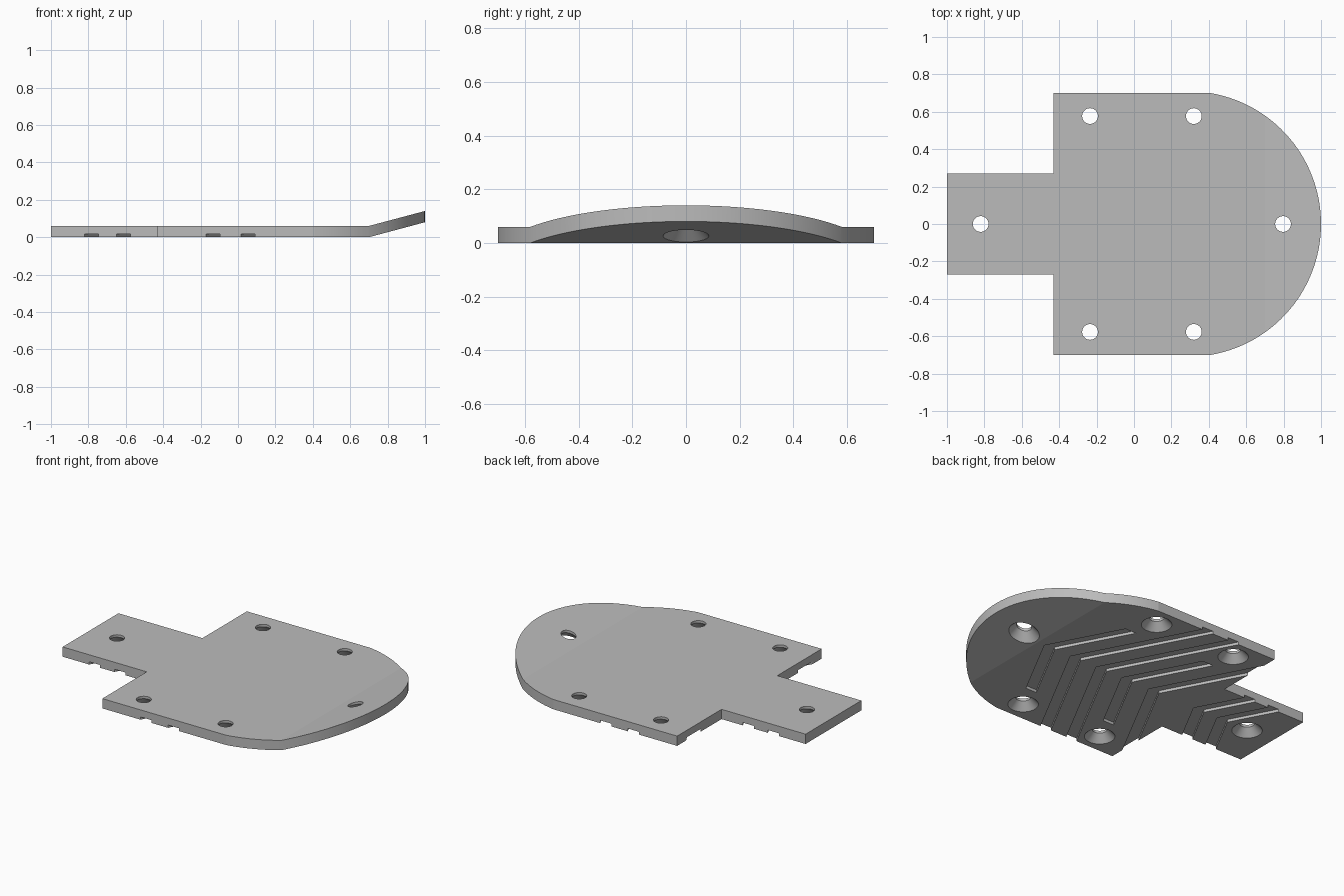
import bpy, bmesh, math
from mathutils import Vector

if "Cube" in bpy.data.objects:
    bpy.data.objects.remove(bpy.data.objects["Cube"], do_unlink=True)

THICK = 0.06
BEND_X, BEND_SLOPE = 0.7, 0.267

grey = bpy.data.materials.new("plain_grey")
grey.use_nodes = True
grey.diffuse_color = (0.5, 0.5, 0.5, 1)
grey.node_tree.nodes["Principled BSDF"].inputs["Base Color"].default_value = (0.5, 0.5, 0.5, 1)


def add_prism(bm, outline, z0, z1):
    """Extrude a closed xy outline between two heights."""
    low = [bm.verts.new((x, y, z0)) for x, y in outline]
    high = [bm.verts.new((x, y, z1)) for x, y in outline]
    bm.faces.new(low[::-1])
    bm.faces.new(high)
    for i in range(len(low)):
        j = (i + 1) % len(low)
        bm.faces.new((low[i], low[j], high[j], high[i]))


def add_lathe(bm, cx, cy, profile, segments=64):
    """Stack rings of (radius, z) into a closed round solid."""
    rings = []
    for r, z in profile:
        angles = [2 * math.pi * k / segments for k in range(segments)]
        rings.append([bm.verts.new((cx + r * math.cos(a), cy + r * math.sin(a), z)) for a in angles])
    bm.faces.new(rings[0][::-1])
    bm.faces.new(rings[-1])
    for a, b in zip(rings, rings[1:]):
        for k in range(segments):
            n = (k + 1) % segments
            bm.faces.new((a[k], a[n], b[n], b[k]))


def make_object(name, bm):
    bmesh.ops.recalc_face_normals(bm, faces=bm.faces[:])
    mesh = bpy.data.meshes.new(name)
    bm.to_mesh(mesh)
    bm.free()
    obj = bpy.data.objects.new(name, mesh)
    bpy.context.collection.objects.link(obj)
    mesh.materials.append(grey)
    return obj


# Plate outline: narrow tab, wide body, rounded nose
centre, radius, half = 0.29, 0.71, 0.7
sweep = math.asin(half / radius)
nose = [(centre + radius * math.cos(a), radius * math.sin(a))
        for a in (-sweep + 2 * sweep * k / 56 for k in range(57))]
outline = [(-1, 0.27), (-1, -0.27), (-0.43, -0.27), (-0.43, -half)] + nose
outline += [(-0.43, half), (-0.43, 0.27)]
bm = bmesh.new()
add_prism(bm, outline, 0, THICK)
plate = make_object("base_plate", bm)

# Countersunk screw holes
bm = bmesh.new()
holes = [(x, s * 0.577) for x in (-0.235, 0.32) for s in (-1, 1)] + [(-0.82, 0), (0.797, 0)]
for x, y in holes:
    add_lathe(bm, x, y, [(0.085, -0.05), (0.085, 0), (0.042, 0.045), (0.042, 0.1)])
hole_cutter = make_object("hole_cutter", bm)

# Chevron grooves on the underside: rear apex x, half span in y
bm = bmesh.new()
SLOPE, WIDTH, DEPTH = 0.53, 0.075, 0.017
for apex, span in [(0.575, 0.43), (0.387, 0.75), (0.2, 0.75), (0.015, 0.43),
                   (-0.18, 0.75), (-0.507, 0.3), (-0.677, 0.3)]:
    back = apex - SLOPE * span
    add_prism(bm, [(back, -span), (back + WIDTH, -span), (apex + WIDTH, 0),
                   (back + WIDTH, span), (back, span), (apex, 0)], -0.05, DEPTH)
groove_cutter = make_object("groove_cutter", bm)

# Cut, then bake the result
for cutter in (hole_cutter, groove_cutter):
    cutter.hide_render = True
    mod = plate.modifiers.new(cutter.name, "BOOLEAN")
    mod.operation = "DIFFERENCE"
    mod.solver = "EXACT"
    mod.object = cutter
bpy.context.view_layer.update()
cut = plate.evaluated_get(bpy.context.evaluated_depsgraph_get())
bm = bmesh.new()
bm.from_mesh(cut.to_mesh())
cut.to_mesh_clear()
plate.modifiers.clear()
for cutter in (hole_cutter, groove_cutter):
    bpy.data.objects.remove(cutter, do_unlink=True)

# Upturned nose beyond the bend line
bmesh.ops.bisect_plane(bm, geom=bm.verts[:] + bm.edges[:] + bm.faces[:],
                       plane_co=Vector((BEND_X, 0, 0)), plane_no=Vector((1, 0, 0)))
for v in bm.verts:
    v.co.z += max(0, v.co.x - BEND_X) * BEND_SLOPE
for f in bm.faces:
    f.material_index = 0
bm.to_mesh(plate.data)
bm.free()

# Smooth round walls, crisp edges
bpy.ops.object.select_all(action="DESELECT")
plate.select_set(True)
bpy.context.view_layer.objects.active = plate
bpy.ops.object.shade_smooth_by_angle(angle=math.radians(7))
